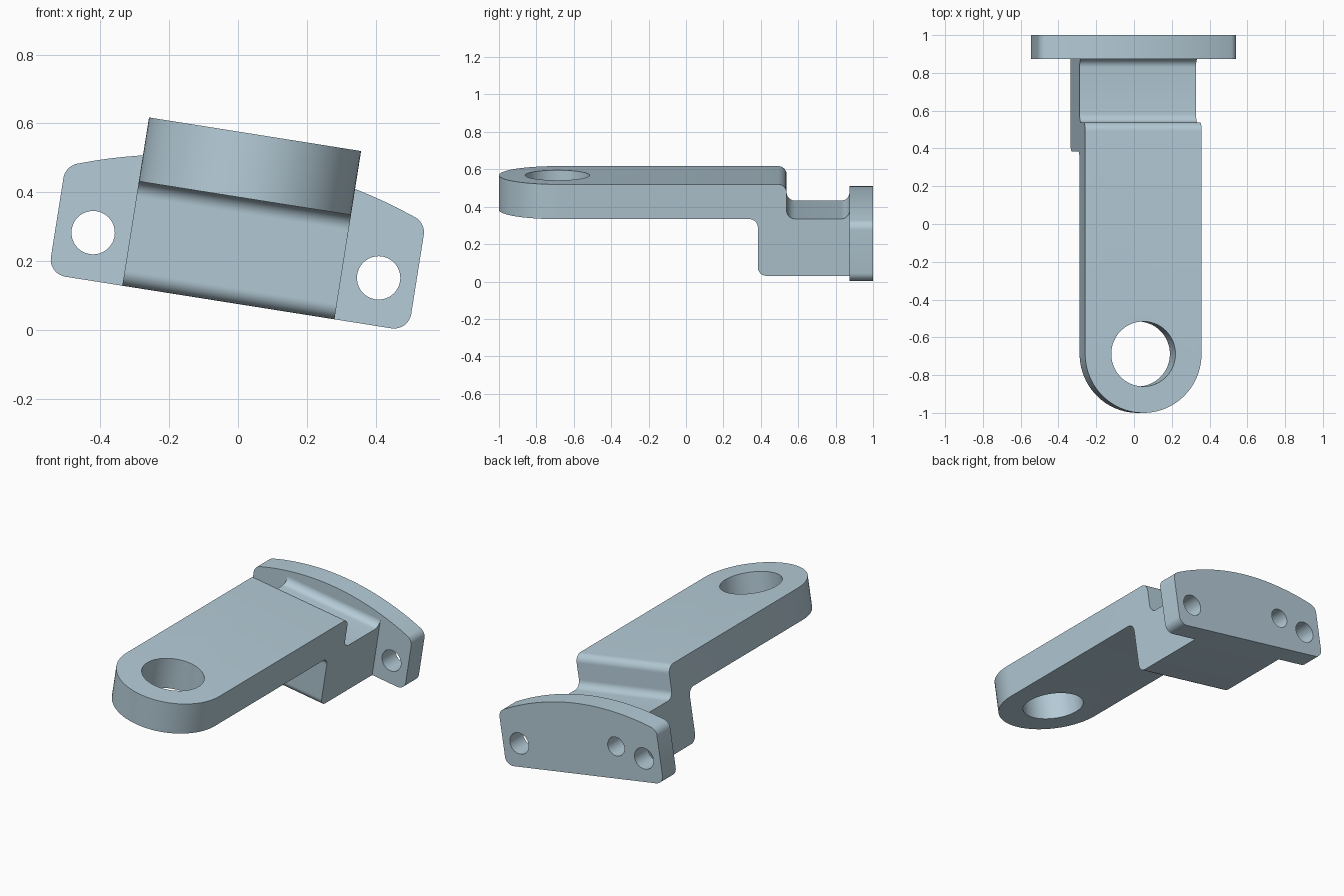
import bpy, bmesh, math
from mathutils import Vector, Matrix

if "Cube" in bpy.data.objects:
    bpy.data.objects.remove(bpy.data.objects["Cube"])

CX = -0.04            # centre line of the part before tilting
TILT = math.radians(9)
HW = 0.312            # half width of arm

steel = bpy.data.materials.new("blue_grey_steel")
steel.diffuse_color = (0.46, 0.60, 0.68, 1)
steel.use_nodes = True
steel.node_tree.nodes["Principled BSDF"].inputs["Base Color"].default_value = steel.diffuse_color


def rounded(points, seg=8):
    """Outline from (a, b, radius) corners, each rounded by its radius."""
    out = []
    n = len(points)
    for i, (a, b, r) in enumerate(points):
        p = Vector((a, b))
        if r == 0:
            out.append(p)
            continue
        d0 = (Vector(points[i - 1][:2]) - p).normalized()
        d1 = (Vector(points[(i + 1) % n][:2]) - p).normalized()
        half = d0.angle(d1) / 2
        c = p + (d0 + d1).normalized() * (r / math.sin(half))
        s = p + d0 * (r / math.tan(half)) - c
        e = p + d1 * (r / math.tan(half)) - c
        turn = math.atan2(s.x * e.y - s.y * e.x, s.dot(e))
        for k in range(seg + 1):
            out.append(c + Matrix.Rotation(turn * k / seg, 2) @ s)
    return out


def prism(name, outline, place, lo, hi):
    """Extrude an outline from lo to hi; place(a, b, t) gives the 3D point."""
    bm = bmesh.new()
    bottom = [bm.verts.new(place(p[0], p[1], lo)) for p in outline]
    top = [bm.verts.new(place(p[0], p[1], hi)) for p in outline]
    n = len(outline)
    bm.faces.new(bottom)
    bm.faces.new(top)
    for i in range(n):
        j = (i + 1) % n
        bm.faces.new((bottom[i], bottom[j], top[j], top[i]))
    bmesh.ops.recalc_face_normals(bm, faces=bm.faces)
    me = bpy.data.meshes.new(name)
    bm.to_mesh(me)
    bm.free()
    me.materials.append(steel)
    ob = bpy.data.objects.new(name, me)
    bpy.context.collection.objects.link(ob)
    return ob


def circle(a, b, r, n=48):
    return [(a + r * math.cos(2 * math.pi * k / n), b + r * math.sin(2 * math.pi * k / n)) for k in range(n)]


def combine(target, tool, operation):
    mod = target.modifiers.new(operation, 'BOOLEAN')
    mod.operation = operation
    mod.solver = 'EXACT'
    mod.object = tool
    bpy.context.view_layer.objects.active = target
    bpy.ops.object.modifier_apply(modifier=mod.name)
    bpy.data.objects.remove(tool)


along_x = lambda a, b, t: (t, a, b)
along_y = lambda a, b, t: (a + CX, t, b)
along_z = lambda a, b, t: (a + CX, b, t)

# Stepped arm: side profile in (y, z)
R = 0.045
side = rounded([(-1.1, 0.381, 0), (0.384, 0.381, R), (0.384, 0.074, R), (0.92, 0.074, 0),
                (0.92, 0.427, 0), (0.874, 0.427, 0), (0.874, 0.382, R - 0.0005),
                (0.538, 0.382, R), (0.538, 0.569, R), (-1.1, 0.569, 0)])
bracket = prism("bracket", side, along_x, -0.6, 0.6)

# Rounded end of the arm, cut from the plan outline
end_y = -0.688
plan = [(HW * math.cos(t), end_y + HW * math.sin(t))
        for t in (math.pi + math.pi * k / 40 for k in range(41))]
plan += [(HW, 0.95), (-HW, 0.95)]
combine(bracket, prism("plan_cutter", plan, along_z, -0.5, 1), 'INTERSECT')

# Mounting plate with arched top
arch = lambda x: 0.492 - 0.355 * x * x
flange = [(-0.53, 0.074, 0.05), (0.53, 0.074, 0.05), (0.53, arch(0.53), 0.05)]
flange += [(0.44 - 0.88 * k / 30, arch(0.44 - 0.88 * k / 30), 0) for k in range(31)]
flange += [(-0.53, arch(0.53), 0.05)]
combine(bracket, prism("mounting_plate", rounded(flange), along_y, 0.874, 1.0), 'UNION')

# Pivot hole, two bolt holes and a blind dowel hole
combine(bracket, prism("pivot_cutter", circle(0, end_y, 0.172, 64), along_z, 0.2, 0.8), 'DIFFERENCE')
for x in (-0.42, 0.42):
    combine(bracket, prism("bolt_cutter", circle(x, 0.213, 0.063), along_y, 0.7, 1.1), 'DIFFERENCE')
combine(bracket, prism("dowel_cutter", circle(-0.24, 0.264, 0.056), along_y, 0.75, 1.1), 'DIFFERENCE')

# Tilt about the long axis and shade
bracket.data.transform(Matrix.Rotation(TILT, 4, 'Y'))
bpy.ops.object.select_all(action='DESELECT')
bracket.select_set(True)
bpy.context.view_layer.objects.active = bracket
bpy.ops.object.shade_smooth_by_angle(angle=math.radians(30))
